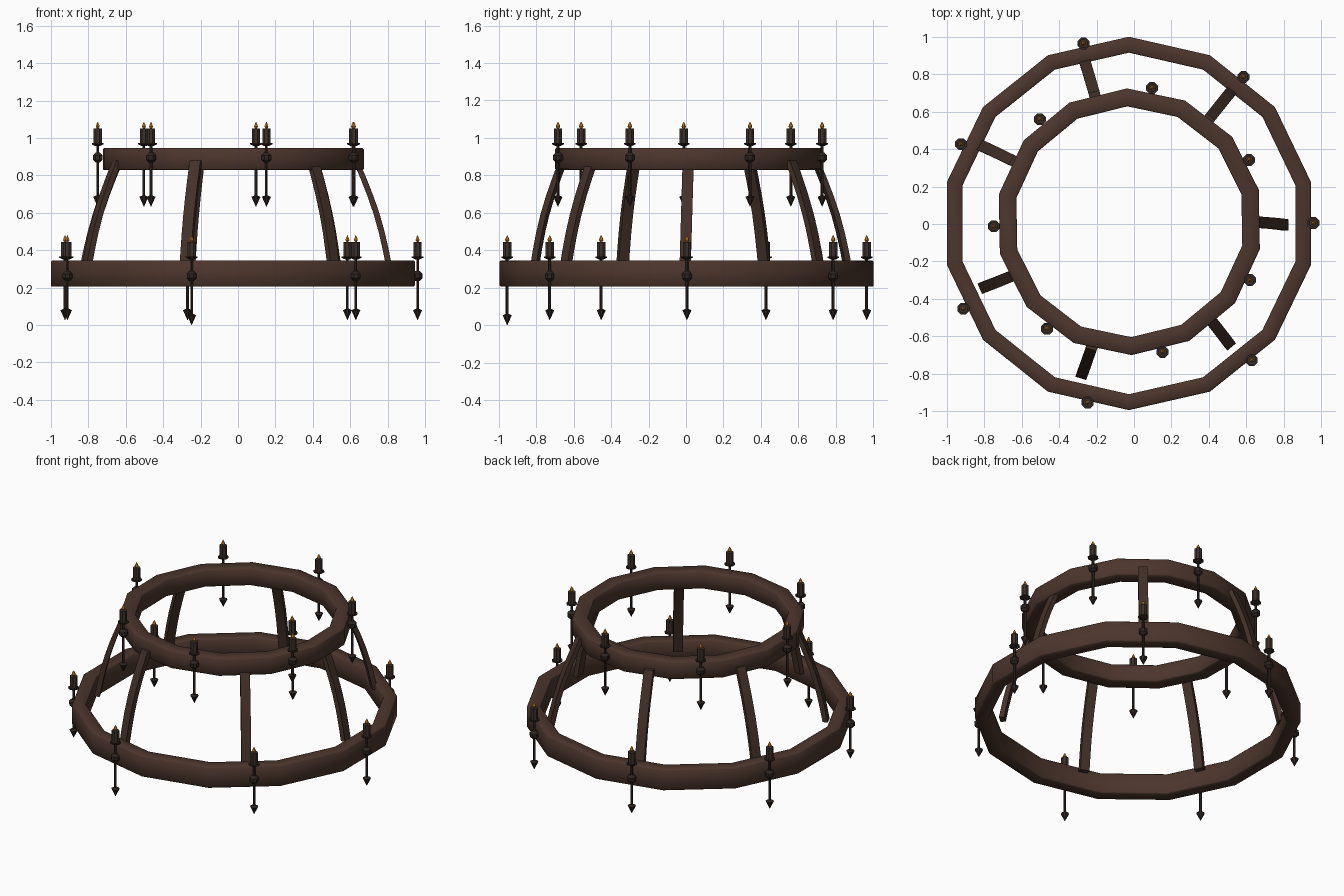
import bpy, bmesh, math
from mathutils import Vector

if "Cube" in bpy.data.objects:
    bpy.data.objects.remove(bpy.data.objects["Cube"])


def material(name, rgb):
    m = bpy.data.materials.new(name)
    m.diffuse_color = (*rgb, 1)
    m.use_nodes = True
    m.node_tree.nodes["Principled BSDF"].inputs["Base Color"].default_value = m.diffuse_color
    return m


WOOD = material("brown wood", (0.072, 0.036, 0.025))
STRUT = material("dark wood", (0.058, 0.031, 0.022))
IRON = material("dark iron", (0.028, 0.019, 0.016))
WAX = material("dark candle", (0.045, 0.030, 0.024))
FLAME = material("orange flame", (0.70, 0.25, 0.02))


def finish(name, bm, mats, angle=None):
    bmesh.ops.recalc_face_normals(bm, faces=bm.faces)
    me = bpy.data.meshes.new(name)
    bm.to_mesh(me)
    bm.free()
    for m in mats:
        me.materials.append(m)
    if angle is not None:
        for p in me.polygons:
            p.use_smooth = True
    ob = bpy.data.objects.new(name, me)
    bpy.context.collection.objects.link(ob)
    if angle:
        bpy.ops.object.select_all(action='DESELECT')
        ob.select_set(True)
        bpy.context.view_layer.objects.active = ob
        bpy.ops.object.shade_smooth_by_angle(angle=math.radians(angle))
    return ob


def bridge(bm, loops, closed=False):
    """Join rows of vertices into a skin."""
    n = len(loops[0])
    for i in range(len(loops) if closed else len(loops) - 1):
        a, b = loops[i], loops[(i + 1) % len(loops)]
        for j in range(n):
            k = (j + 1) % n
            bm.faces.new((a[j], a[k], b[k], b[j]))


def ring(name, cx, cy, r_in, r_out, z0, z1, turn):
    bm = bmesh.new()
    c = 0.006
    prof = [(r_in, z0 + c), (r_in + c, z0), (r_out - c, z0), (r_out, z0 + c),
            (r_out, z1 - c), (r_out - c, z1), (r_in + c, z1), (r_in, z1 - c)]
    loops = []
    for i in range(14):
        a = math.radians(90 + turn) + i * math.tau / 14
        loops.append([bm.verts.new((cx + r * math.cos(a), cy + r * math.sin(a), z))
                      for r, z in prof])
    bridge(bm, loops, True)
    finish(name, bm, [WOOD], 0 or 100)


def strut(name, top, bot):
    """Flat bar bowed slightly outwards between the rings."""
    bm = bmesh.new()
    t, b = Vector(top), Vector(bot)
    out = (b + Vector((0.027, 0))).normalized()
    side = Vector((-out.y, out.x))
    loops = []
    for i in range(7):
        f = i / 6
        z = 0.88 + (0.30 - 0.88) * f
        p = t.lerp(b, f) + out * 0.022 * math.sin(math.pi * f)
        loops.append([bm.verts.new((*(p + out * u + side * v), z)) for u, v in
                      ((-0.016, -0.03), (0.016, -0.03), (0.016, 0.03), (-0.016, 0.03))])
    bridge(bm, loops)
    bm.faces.new(loops[0])
    bm.faces.new(loops[-1])
    finish(name, bm, [STRUT], 40)


def lathe(bm, x, y, prof, mat, n=8):
    loops = [[bm.verts.new((x + r * math.cos((j + .5) * math.tau / n),
                            y + r * math.sin((j + .5) * math.tau / n), z))
              for j in range(n)] for r, z in prof]
    old = set(bm.faces)
    bridge(bm, loops)
    bm.faces.new(loops[0])
    bm.faces.new(loops[-1])
    for f in bm.faces:
        if f not in old:
            f.material_index = mat


def candle(name, x, y, z, knob, drop=0.0):
    bm = bmesh.new()
    tip = z - 0.335 - drop
    # arrow point, rod
    lathe(bm, x, y, [(0.001, tip), (0.026, tip + 0.052), (0.008, tip + 0.06)], 0)
    lathe(bm, x, y, [(0.008, tip + 0.055), (0.008, z)], 0, 6)
    # knob fixing the rod to the ring
    lathe(bm, x, y, [(0.012, knob - 0.027), (0.028, knob - 0.012),
                     (0.028, knob + 0.012), (0.012, knob + 0.027)], 0)
    # drip dish
    lathe(bm, x, y, [(0.012, z - 0.012), (0.034, z - 0.002), (0.034, z + 0.004)], 0)
    # candle and flame
    lathe(bm, x, y, [(0.024, z), (0.024, z + 0.082)], 1)
    lathe(bm, x, y, [(0.004, z + 0.08), (0.012, z + 0.092), (0.009, z + 0.102),
                     (0.001, z + 0.118)], 2, 6)
    finish(name, bm, [IRON, WAX, FLAME], 35)


# Two wooden hoops
ring("lower_ring", -0.027, 0.003, 0.913, 0.998, 0.205, 0.345, 0)
ring("upper_ring", -0.025, 0.012, 0.617, 0.713, 0.829, 0.945, 1)

# Connecting struts: top xy, bottom xy
struts = [((0.63, 0.012), (0.81, -0.005)), ((0.40, 0.56), (0.52, 0.71)),
          ((-0.21, 0.69), (-0.262, 0.865)), ((-0.64, 0.335), (-0.82, 0.42)),
          ((-0.645, -0.275), (-0.81, -0.34)), ((-0.225, -0.655), (-0.28, -0.81)),
          ((0.40, -0.50), (0.512, -0.645))]
for i, (t, b) in enumerate(struts):
    strut(f"strut_{i + 1}", t, b)

# Candles on both hoops
upper = [(0.096, 0.727), (0.615, 0.342), (0.62, -0.30), (0.152, -0.684),
         (-0.465, -0.56), (-0.75, -0.012), (-0.503, 0.56)]
lower = [(-0.27, 0.965), (0.585, 0.786), (0.96, 0.005), (0.63, -0.728),
         (-0.248, -0.955), (-0.912, -0.453), (-0.925, 0.427)]
for i, (x, y) in enumerate(upper):
    candle(f"upper_candle_{i + 1}", x, y, 0.968, 0.895)
for i, (x, y) in enumerate(lower):
    candle(f"lower_candle_{i + 1}", x, y, 0.362, 0.262, 0.027 if i == 4 else 0.0)
